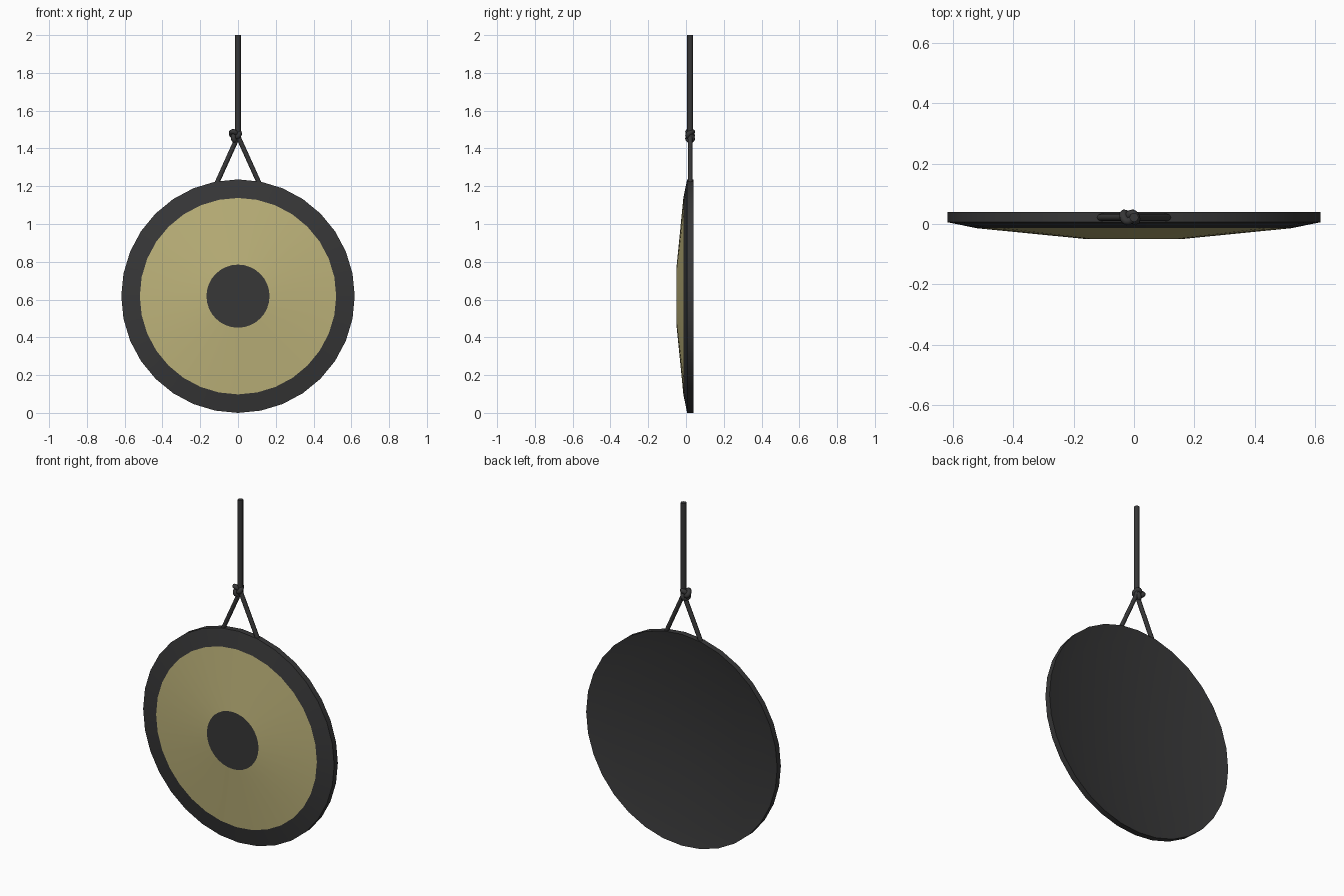
import bpy, bmesh, math
from mathutils import Vector

cube = bpy.data.objects.get("Cube")
if cube:
    bpy.data.objects.remove(cube, do_unlink=True)


def material(name, color):
    mat = bpy.data.materials.new(name)
    mat.use_nodes = True
    mat.diffuse_color = (*color, 1)
    bsdf = next(n for n in mat.node_tree.nodes if n.type == 'BSDF_PRINCIPLED')
    bsdf.inputs["Base Color"].default_value = (*color, 1)
    bsdf.inputs["Roughness"].default_value = 0.7
    return mat


black = material("charcoal black", (0.038, 0.038, 0.039))
brass = material("dull brass", (0.51, 0.45, 0.195))

SIDES = 32
RADIUS = 0.618
THICKNESS = 0.034
ROPE_Y = 0.022


def gong():
    # Rings of (radius, y): the domed front, then the hollow back following it
    front = [(0.167, -0.049), (0.52, -0.014), (RADIUS, 0.006)]
    back = [(r, y + THICKNESS) for r, y in reversed(front)]
    bm = bmesh.new()
    rings = []
    for r, y in front + back:
        ring = []
        for i in range(SIDES):
            a = math.tau * i / SIDES
            ring.append(bm.verts.new((r * math.cos(a), y, RADIUS + r * math.sin(a))))
        rings.append(ring)
    bm.faces.new(rings[0])
    bm.faces.new(rings[-1])
    for k, (first, second) in enumerate(zip(rings, rings[1:])):
        for i in range(SIDES):
            j = (i + 1) % SIDES
            face = bm.faces.new((first[i], first[j], second[j], second[i]))
            # Only the sloping front band around the boss is brass
            face.material_index = 1 if k == 0 else 0
    bmesh.ops.recalc_face_normals(bm, faces=bm.faces)
    # Smooth shading, with crisp borders at the rim and around the brass
    for face in bm.faces:
        face.smooth = True
    for edge in bm.edges:
        a, b = edge.link_faces
        edge.smooth = a.material_index == b.material_index and edge.calc_face_angle() < 0.6
    mesh = bpy.data.meshes.new("gong_disc")
    bm.to_mesh(mesh)
    bm.free()
    mesh.materials.append(black)
    mesh.materials.append(brass)
    obj = bpy.data.objects.new("gong_disc", mesh)
    bpy.context.collection.objects.link(obj)


def cord(name, points, radius, closed=False):
    curve = bpy.data.curves.new(name, 'CURVE')
    curve.dimensions = '3D'
    curve.bevel_depth = radius
    curve.bevel_resolution = 2
    curve.use_fill_caps = True
    spline = curve.splines.new('POLY')
    spline.points.add(len(points) - 1)
    for p, co in zip(spline.points, points):
        p.co = (*co, 1)
    spline.use_cyclic_u = closed
    curve.materials.append(black)
    obj = bpy.data.objects.new(name, curve)
    bpy.context.collection.objects.link(obj)
    bpy.ops.object.select_all(action='DESELECT')
    obj.select_set(True)
    bpy.context.view_layer.objects.active = obj
    bpy.ops.object.convert(target='MESH')
    bpy.ops.object.shade_smooth_by_angle(angle=math.radians(50))


gong()

# Hanging rope and the two cords that spread down to the rim
cord("hanging_rope", [(0, ROPE_Y, 1.45), (0, ROPE_Y, 2.0)], 0.0155)
for side, name in ((1, "left_cord"), (-1, "right_cord")):
    cord(name, [(side * 0.002, ROPE_Y, 1.46), (side * 0.114, ROPE_Y, 1.212)], 0.0125)

# Overhand knot where the cords meet
knot_centre = Vector((-0.014, ROPE_Y, 1.47))
knot = []
for i in range(36):
    t = math.tau * i / 36
    knot.append(knot_centre + Vector((
        0.008 * (math.sin(t) + 2 * math.sin(2 * t)),
        -0.013 * math.sin(3 * t),
        0.0095 * (math.cos(t) - 2 * math.cos(2 * t)))))
cord("rope_knot", knot, 0.0135, closed=True)
